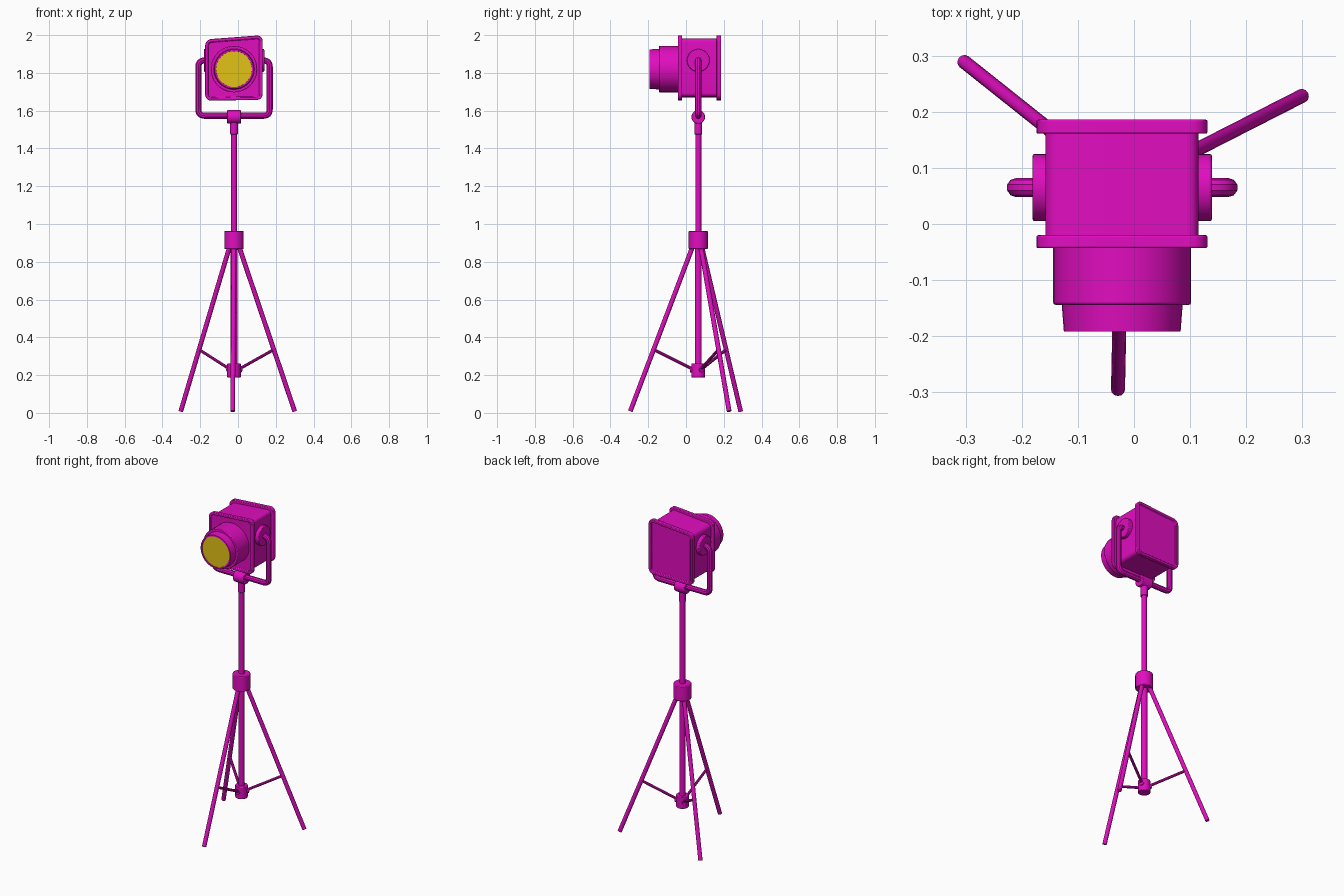
import bpy, bmesh
from math import radians, cos, sin
from mathutils import Vector

if "Cube" in bpy.data.objects:
    bpy.data.objects.remove(bpy.data.objects["Cube"])


def material(name, color):
    m = bpy.data.materials.new(name)
    m.use_nodes = True
    m.diffuse_color = color
    m.node_tree.nodes["Principled BSDF"].inputs["Base Color"].default_value = color
    return m


MAGENTA = material("magenta paint", (0.75, 0.004, 0.52, 1))
YELLOW = material("yellow lens", (0.76, 0.54, 0.008, 1))
CX, CY = -0.021, 0.065          # stand axis
LENS_Z, PIVOT_Z, YOKE_Z = 1.82, 1.866, 1.573


def finish(ob, name, mat=MAGENTA, bevel=0):
    ob.name = name
    ob.data.materials.append(mat)
    bpy.ops.object.select_all(action="DESELECT")
    ob.select_set(True)
    bpy.context.view_layer.objects.active = ob
    bpy.ops.object.shade_smooth_by_angle(angle=radians(35))
    if bevel:
        mod = ob.modifiers.new("Bevel", "BEVEL")
        mod.width, mod.segments, mod.limit_method = bevel, 2, "ANGLE"
        mod.angle_limit = radians(50)
    return ob


def rod(name, a, b, r, r2=None, sides=24, bevel=0, mat=MAGENTA):
    """Cylinder or cone between two points."""
    a, b = Vector(a), Vector(b)
    bpy.ops.mesh.primitive_cone_add(vertices=sides, radius1=r, radius2=r2 or r,
                                    depth=(b - a).length, location=(a + b) / 2,
                                    rotation=(b - a).to_track_quat("Z", "Y").to_euler())
    return finish(bpy.context.object, name, mat, bevel)


def housing_slab(name, inset, y0, y1, corner, rim=0, bevel=0):
    """Rounded slab with the slanted top; rim=-1/1 recesses its front/back face."""
    outline = [(-0.174 + inset, 1.653 + inset), (0.131 - inset, 1.657 + inset),
               (0.131 - inset, 2.0 - inset), (-0.174 + inset, 1.977 - inset)]
    bm = bmesh.new()
    face = bm.faces.new([bm.verts.new((x, y0, z)) for x, z in outline])
    ext = bmesh.ops.extrude_face_region(bm, geom=[face])["geom"]
    for v in ext:
        if isinstance(v, bmesh.types.BMVert):
            v.co.y = y1
    bmesh.ops.recalc_face_normals(bm, faces=bm.faces)
    edges = [e for e in bm.edges if abs(e.verts[0].co.y - e.verts[1].co.y) > 0.001]
    bmesh.ops.bevel(bm, geom=edges, offset=corner, segments=5, profile=0.5,
                    affect="EDGES")
    if rim:
        bm.normal_update()
        cap = next(f for f in bm.faces if f.normal.y * rim > 0.9)
        bmesh.ops.inset_region(bm, faces=[cap], thickness=0.016)
        bmesh.ops.inset_region(bm, faces=[cap], thickness=0.001)
        for v in cap.verts:
            v.co.y -= rim * 0.009
    me = bpy.data.meshes.new(name)
    bm.to_mesh(me)
    bm.free()
    ob = bpy.data.objects.new(name, me)
    bpy.context.collection.objects.link(ob)
    return finish(ob, name, bevel=bevel)


# Lamp housing with a rim at each end
housing_slab("lamp_housing", 0.016, -0.03, 0.17, 0.022)
housing_slab("front_rim", 0, -0.043, -0.02, 0.032, rim=-1, bevel=0.003)
housing_slab("back_rim", 0, 0.161, 0.186, 0.032, rim=1, bevel=0.003)

# Lens barrel, nose ring and lens
rod("lens_barrel", (CX, -0.03, LENS_Z), (CX, -0.144, LENS_Z), 0.123, sides=40, bevel=0.004)
nose = rod("lens_nose", (CX, -0.14, LENS_Z), (CX, -0.192, LENS_Z), 0.108, 0.104, sides=40)
bm = bmesh.new()
bm.from_mesh(nose.data)
cap = max((f for f in bm.faces if len(f.verts) > 4), key=lambda f: f.calc_center_median().z)
bmesh.ops.inset_region(bm, faces=[cap], thickness=0.009)
bmesh.ops.inset_region(bm, faces=[cap], thickness=0.0005)
for v in cap.verts:
    v.co.z -= 0.008
bm.to_mesh(nose.data)
bm.free()
rod("lens", (CX, -0.18, LENS_Z), (CX, -0.188, LENS_Z), 0.0955, sides=40, mat=YELLOW)

# Round pivots on both sides
for side, label in ((-1, "right"), (1, "left")):
    rod(label + "_pivot", (CX + side * 0.12, CY, PIVOT_Z),
        (CX + side * 0.16, CY, PIVOT_Z), 0.06, sides=32, bevel=0.004)


# Yoke: a bent tube with rounded corners
def rounded(points, radius, steps=6):
    out = [points[0]]
    for p, c, n in zip(points, points[1:], points[2:]):
        a = c + (p - c).normalized() * radius
        b = c + (n - c).normalized() * radius
        for i in range(steps + 1):
            t = i / steps
            out.append(a * (1 - t) ** 2 + c * 2 * t * (1 - t) + b * t * t)
    return out + [points[-1]]


half = 0.189
corners = [(-0.145, PIVOT_Z), (-half, PIVOT_Z), (-half, YOKE_Z),
           (half, YOKE_Z), (half, PIVOT_Z), (0.145, PIVOT_Z)]
path = rounded([Vector((CX + x, CY, z)) for x, z in corners], 0.035)
curve = bpy.data.curves.new("yoke", "CURVE")
curve.dimensions = "3D"
curve.bevel_depth, curve.bevel_resolution, curve.use_fill_caps = 0.017, 3, True
spline = curve.splines.new("POLY")
spline.points.add(len(path) - 1)
for pt, co in zip(spline.points, path):
    pt.co = (*co, 1)
yoke = bpy.data.objects.new("yoke", curve)
bpy.context.collection.objects.link(yoke)
bpy.ops.object.select_all(action="DESELECT")
yoke.select_set(True)
bpy.context.view_layer.objects.active = yoke
bpy.ops.object.convert(target="MESH")
finish(bpy.context.object, "yoke")

# Clamp, poles and collars on the stand axis
rod("yoke_clamp", (CX - 0.036, CY, 1.567), (CX + 0.036, CY, 1.567), 0.036, bevel=0.003)
for name, z0, z1, r, bev in (("neck", 1.475, 1.55, 0.021, 0.002),
                             ("upper_pole", 0.93, 1.5, 0.016, 0),
                             ("collar", 0.868, 0.963, 0.051, 0.004),
                             ("lower_pole", 0.2, 0.9, 0.018, 0),
                             ("lower_hub", 0.187, 0.262, 0.036, 0.003)):
    rod(name, (CX, CY, z0), (CX, CY, z1), r, bevel=bev)


# Three legs, each with a strut and a hinge lug
def around(angle, radius, z):
    a = radians(angle)
    return CX + cos(a) * radius, CY + sin(a) * radius, z


for label, angle in (("left", 27), ("right", 141.5), ("front", 268.8)):
    rod(label + "_leg", around(angle, 0.028, 0.885), around(angle, 0.36, 0.009), 0.0125, sides=12)
    rod(label + "_strut", around(angle, 0.03, 0.232), around(angle, 0.236, 0.335), 0.008, sides=10)
    rod(label + "_lug", around(angle, 0.02, 0.228), around(angle, 0.043, 0.228), 0.013, sides=12)
